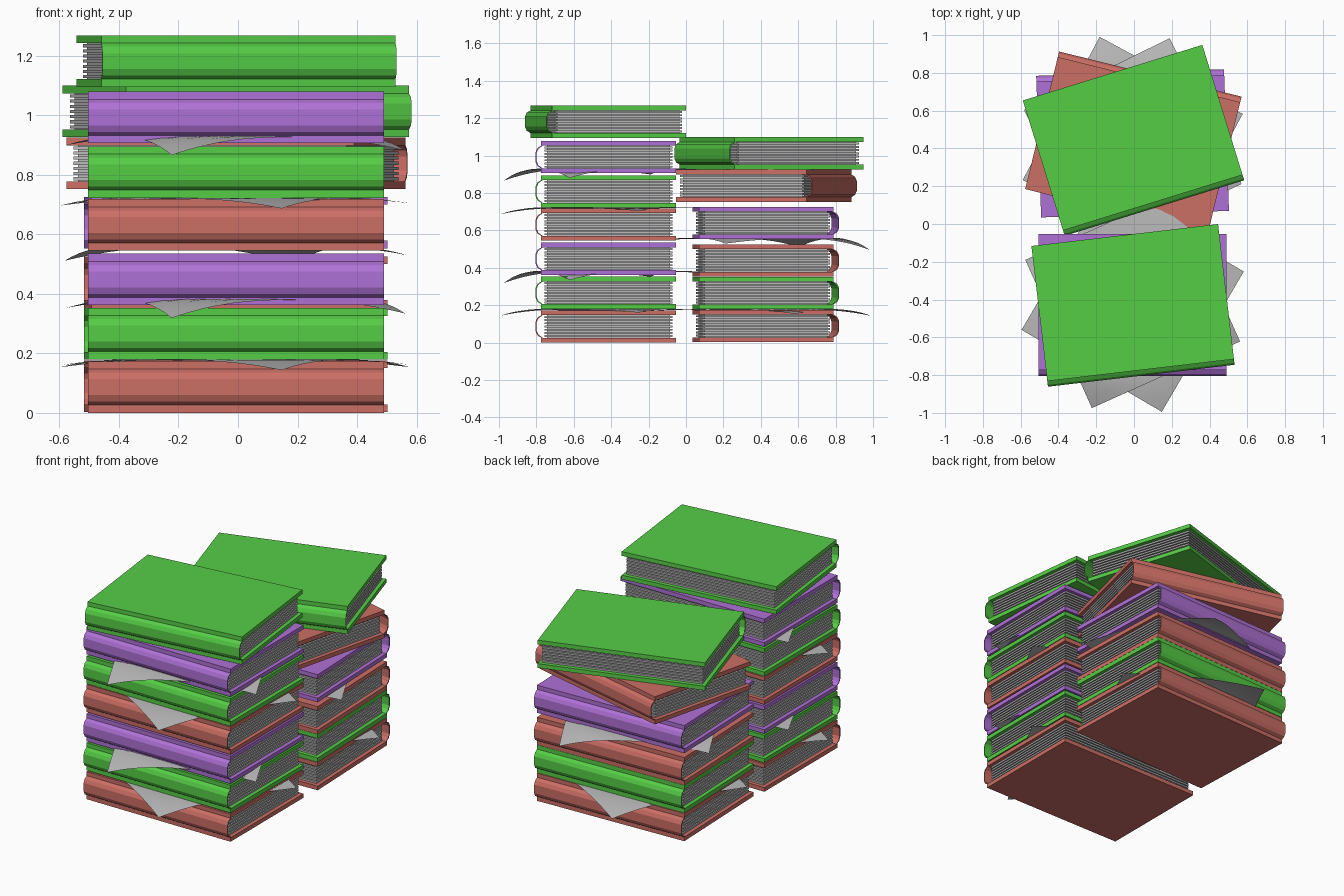
import bpy, bmesh, math
from mathutils import Matrix, Vector

cube = bpy.data.objects.get("Cube")
if cube:
    bpy.data.objects.remove(cube, do_unlink=True)


def material(name, rgb):
    m = bpy.data.materials.new(name)
    m.use_nodes = True
    m.diffuse_color = (*rgb, 1)
    m.node_tree.nodes["Principled BSDF"].inputs["Base Color"].default_value = (*rgb, 1)
    return m


GREEN = material("green cover", (0.093, 0.61, 0.061))
PURPLE = material("purple cover", (0.43, 0.165, 0.67))
RED = material("red cover", (0.6, 0.156, 0.13))
PAPER = material("grey paper", (0.49, 0.49, 0.49))

LENGTH, DEPTH, HEIGHT, BOARD = 0.995, 0.72, 0.173, 0.026


def add_object(name, bm, mat, place):
    bmesh.ops.recalc_face_normals(bm, faces=bm.faces)
    mesh = bpy.data.meshes.new(name)
    bm.to_mesh(mesh)
    bm.free()
    mesh.materials.append(mat)
    ob = bpy.data.objects.new(name, mesh)
    ob.matrix_world = place
    bpy.context.collection.objects.link(ob)
    return ob


def add_box(bm, size, centre):
    bmesh.ops.create_cube(bm, size=1, matrix=Matrix.Translation(centre) @ Matrix.Diagonal((*size, 1)))


def binding(name, mat, place):
    # C-shaped profile: two boards joined by a thin faceted spine
    d, h, b = DEPTH / 2, HEIGHT, BOARD
    outer = [(d, h), (-d, h), (-d, h - b), (-d - 0.02, h - 0.038), (-d - 0.03, h - 0.06)]
    inner = [(-d - 0.024, h - 0.063), (-d - 0.015, h - 0.043), (-d + 0.008, h - b), (d, h - b)]

    def flip(points):
        return [(y, h - z) for y, z in reversed(points)]

    profile = outer + flip(outer) + flip(inner) + inner
    bm = bmesh.new()
    face = bm.faces.new([bm.verts.new((-LENGTH / 2, y, z)) for y, z in profile])
    ext = bmesh.ops.extrude_face_region(bm, geom=[face])
    verts = [v for v in ext["geom"] if isinstance(v, bmesh.types.BMVert)]
    bmesh.ops.translate(bm, verts=verts, vec=(LENGTH, 0, 0))
    add_object(name, bm, mat, place)


def page_block(name, place):
    # recessed core with protruding leaves
    bm = bmesh.new()
    x, y = LENGTH - 0.04, DEPTH - 0.036
    room = HEIGHT - 2 * BOARD
    add_box(bm, (x - 0.025, y - 0.025, room), (0, 0, HEIGHT / 2))
    leaves = 7
    step = room / leaves
    for i in range(leaves):
        add_box(bm, (x, y, step * 0.6), (0, 0, BOARD + step * (i + 0.5)))
    add_object(name, bm, PAPER, place)


def book(name, mat, x, y, z, angle):
    place = Matrix.Translation((x, y, z)) @ Matrix.Rotation(math.radians(angle), 4, 'Z')
    binding(name + "_cover", mat, place)
    page_block(name + "_pages", place)


def loose_sheet(name, x, y, z, stack_angle, turn, droop):
    # square sheet whose corners sag, most of all on the spine side
    bm = bmesh.new()
    bmesh.ops.create_grid(bm, x_segments=16, y_segments=16, size=0.43)
    bm.transform(Matrix.Rotation(math.radians(turn), 4, 'Z'))
    for v in bm.verts:
        r = Vector((v.co.x, v.co.y)).length
        if r > 0.4:
            sag = ((r - 0.4) / 0.208) ** 1.5
            v.co.z = -droop * sag * (0.6 - 0.4 * v.co.y / r)
    place = Matrix.Translation((x, y, z)) @ Matrix.Rotation(math.radians(stack_angle), 4, 'Z')
    ob = add_object(name, bm, PAPER, place)
    for p in ob.data.polygons:
        p.use_smooth = True


# front stack
CX, FRONT_Y, BACK_Y = -0.007, -0.414, 0.412
front = [(RED, 0), (GREEN, 0.18), (PURPLE, 0.362), (RED, 0.545), (GREEN, 0.722), (PURPLE, 0.906)]
for i, (mat, z) in enumerate(front):
    book(f"front_book_{i + 1}", mat, CX, FRONT_Y, z, 0)
book("front_top_book", GREEN, CX, -0.416, 1.095, 6.7)

# back stack, spines facing the rear
back = [(RED, 0.003), (GREEN, 0.179), (RED, 0.353), (PURPLE, 0.553)]
for i, (mat, z) in enumerate(back):
    book(f"back_book_{i + 1}", mat, CX, BACK_Y, z, 182)
book("back_turned_book", RED, CX, 0.415, 0.752, 166.1)
book("back_top_book", GREEN, CX, 0.457, 0.926, 17.2)

# loose sheets between the books
FLAT, BENT = (-30.3, 0.036), (24.2, 0.066)
for i, (z, kind) in enumerate([(0.179, FLAT), (0.383, BENT), (0.722, FLAT), (0.93, BENT)]):
    loose_sheet(f"front_sheet_{i + 1}", CX, -0.406, z, 0, *kind)
for i, (z, kind) in enumerate([(0.179, FLAT), (0.56, BENT)]):
    loose_sheet(f"back_sheet_{i + 1}", CX, 0.408, z, 182, *kind)
